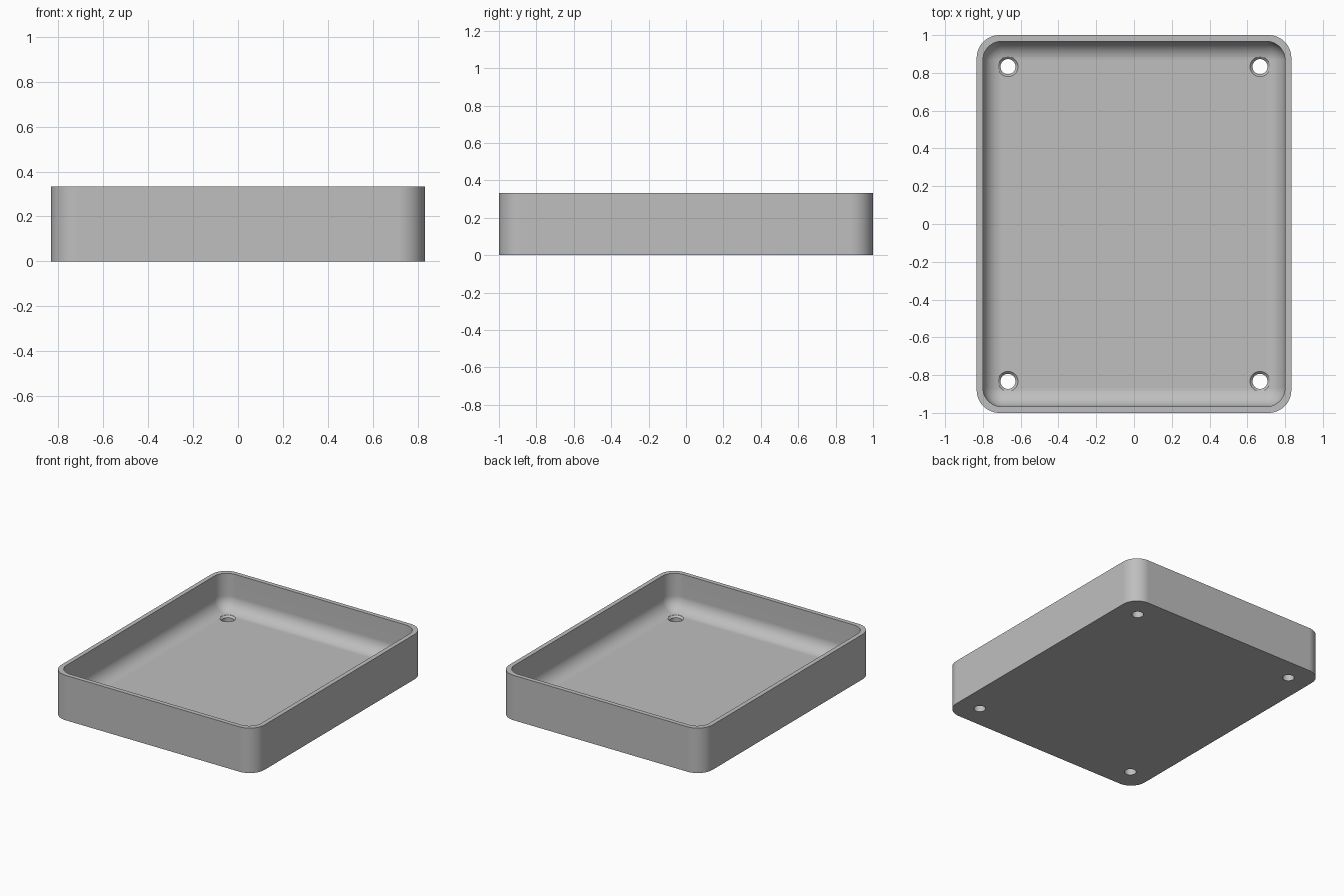
import bpy, bmesh
from math import sin, cos, pi
from mathutils import Vector

cube = bpy.data.objects.get("Cube")
if cube:
    bpy.data.objects.remove(cube, do_unlink=True)

HX, HY, H = 0.833, 1.0, 0.333      # half width, half depth, height
WALL, FLOOR = 0.033, 0.067         # wall and floor thickness
R_OUT, R_IN = 0.12, 0.1            # outer corner and inner corner / cove radius
CORNER, COVE = 12, 10              # segments per corner and per cove

grey = bpy.data.materials.new("light grey")
grey.use_nodes = True
colour = (0.52, 0.52, 0.52, 1)
grey.diffuse_color = colour
grey.node_tree.nodes["Principled BSDF"].inputs["Base Color"].default_value = colour


def ring(bm, hx, hy, r, z):
    """Rounded rectangle of vertices at one height."""
    verts = []
    for q, (sx, sy) in enumerate([(1, 1), (-1, 1), (-1, -1), (1, -1)]):
        for i in range(CORNER + 1):
            a = (q + i / CORNER) * pi / 2
            verts.append(bm.verts.new((sx * (hx - r) + r * cos(a), sy * (hy - r) + r * sin(a), z)))
    return verts


def finish(bm, name):
    mesh = bpy.data.meshes.new(name)
    bm.normal_update()
    bm.to_mesh(mesh)
    bm.free()
    mesh.materials.append(grey)
    obj = bpy.data.objects.new(name, mesh)
    bpy.context.collection.objects.link(obj)
    return obj


# Tray shell: outer wall, flat rim, inner wall, cove and floor
bm = bmesh.new()
rings = [ring(bm, HX, HY, R_OUT, 0), ring(bm, HX, HY, R_OUT, H),
         ring(bm, HX - WALL, HY - WALL, R_IN, H)]
for i in range(COVE + 1):
    a = i / COVE * pi / 2
    inset = R_IN * (1 - cos(a))
    rings.append(ring(bm, HX - WALL - inset, HY - WALL - inset,
                      max(R_IN - inset, 0.003), FLOOR + R_IN * (1 - sin(a))))
for lower, upper in zip(rings, rings[1:]):
    for i in range(len(lower)):
        j = (i + 1) % len(lower)
        bm.faces.new((lower[i], lower[j], upper[j], upper[i]))
bm.faces.new(rings[-1])
bm.faces.new(rings[0][::-1])
tray = finish(bm, "tray")

# Countersunk screw holes, one near each corner
bm = bmesh.new()
profile = [(0.04, -0.05), (0.04, FLOOR - 0.013), (0.053, FLOOR), (0.053, FLOOR + 0.1)]
for sx in (-1, 1):
    for sy in (-1, 1):
        loops = [[bm.verts.new((sx * 0.667 + r * cos(k * pi / 16), sy * 0.833 + r * sin(k * pi / 16), z))
                  for k in range(32)] for r, z in profile]
        for lower, upper in zip(loops, loops[1:]):
            for k in range(32):
                n = (k + 1) % 32
                bm.faces.new((lower[k], lower[n], upper[n], upper[k]))
        bm.faces.new(loops[0][::-1])
        bm.faces.new(loops[-1])
cutter = finish(bm, "hole_cutter")
cutter.hide_render = True

bpy.ops.object.select_all(action="DESELECT")
bpy.context.view_layer.objects.active = tray
tray.select_set(True)
cut = tray.modifiers.new("screw holes", "BOOLEAN")
cut.operation, cut.solver, cut.object = "DIFFERENCE", "EXACT", cutter
bpy.ops.object.modifier_apply(modifier=cut.name)
bpy.data.objects.remove(cutter, do_unlink=True)
bpy.ops.object.shade_smooth_by_angle(angle=0.6)
flat = tray.modifiers.new("clean shading", "WEIGHTED_NORMAL")
flat.keep_sharp = True
